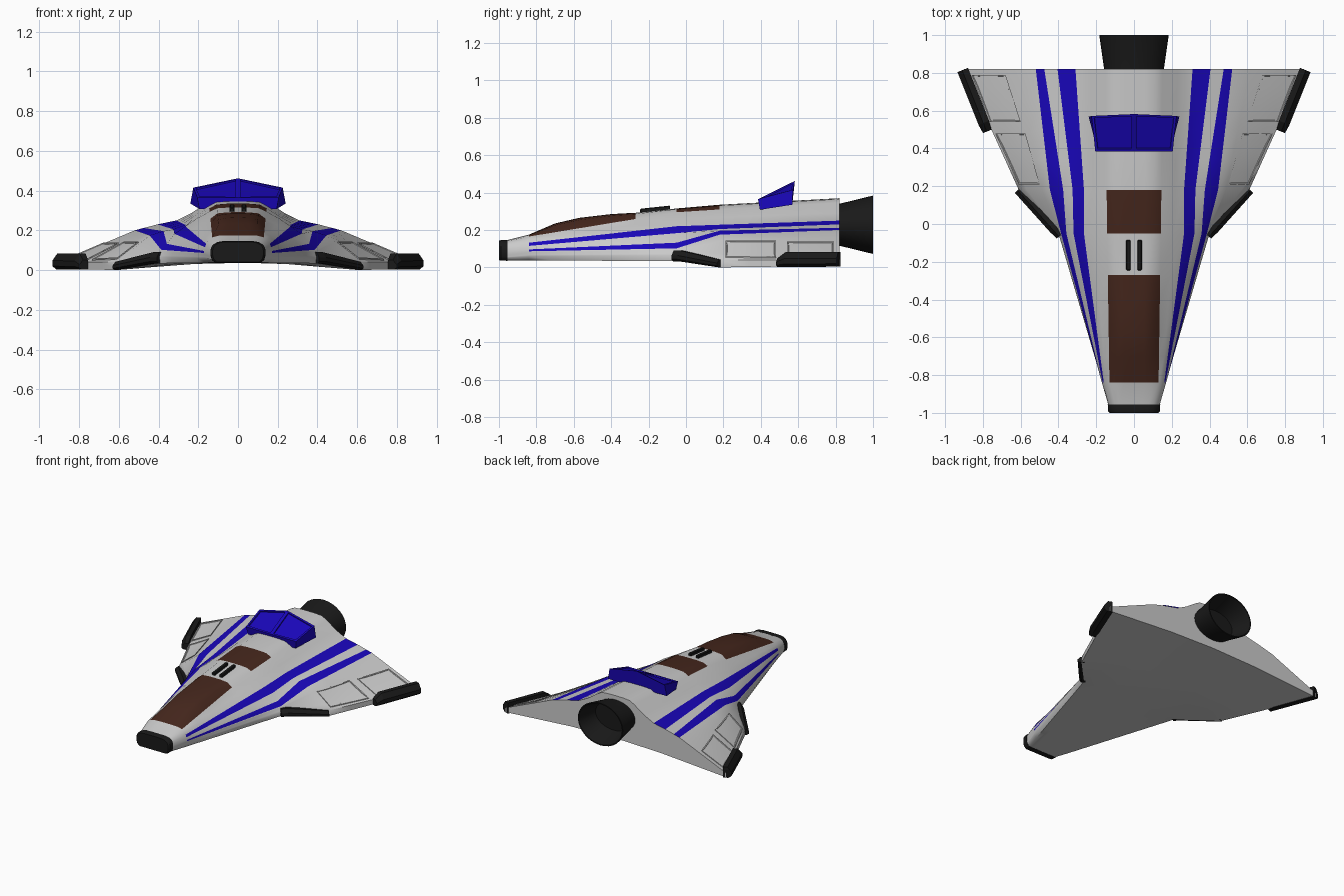
import bpy, bmesh, math
from mathutils import Vector

if "Cube" in bpy.data.objects:
    bpy.data.objects.remove(bpy.data.objects["Cube"])


def material(name, rgb):
    m = bpy.data.materials.new(name)
    m.diffuse_color = (*rgb, 1)
    m.use_nodes = True
    m.node_tree.nodes["Principled BSDF"].inputs["Base Color"].default_value = m.diffuse_color
    return m


GREY = material("hull_grey", (0.6, 0.6, 0.6))
BLUE = material("blue", (0.01, 0.002, 0.5))
BROWN = material("brown_glass", (0.06, 0.02, 0.012))
BLACK = material("black", (0.01, 0.01, 0.01))


def finish(name, bm, mats=(), angle=None):
    bmesh.ops.recalc_face_normals(bm, faces=bm.faces)
    me = bpy.data.meshes.new(name)
    bm.to_mesh(me)
    bm.free()
    ob = bpy.data.objects.new(name, me)
    bpy.context.collection.objects.link(ob)
    for m in mats:
        me.materials.append(m)
    if angle:
        bpy.ops.object.select_all(action='DESELECT')
        ob.select_set(True)
        bpy.context.view_layer.objects.active = ob
        bpy.ops.object.shade_smooth_by_angle(angle=math.radians(angle))
    return ob


def loft(rings, paint=None):
    """Skin closed rings of points; paint(row, column) gives a material slot."""
    bm = bmesh.new()
    vs = [[bm.verts.new(p) for p in r] for r in rings]
    n = len(vs[0])
    for i in range(len(vs) - 1):
        for j in range(n):
            k = (j + 1) % n
            f = bm.faces.new((vs[i][j], vs[i][k], vs[i + 1][k], vs[i + 1][j]))
            if paint:
                f.material_index = paint(i, min(j, n - 1 - j))
    bm.faces.new(vs[0])
    bm.faces.new(vs[-1])
    return bm


def lerp_table(table, y):
    for (a, va), (b, vb) in zip(table, table[1:]):
        if y <= b:
            t = (y - a) / (b - a)
            return [p + (q - p) * t for p, q in zip(va, vb)]
    return list(table[-1][1])


# Half sections as x, z pairs: roof edge, shoulder, stripe edges (4), rim top, rim bottom
SIDE = [
    (-0.96, (.10, .14, .123, .127, .132, .11, .135, .098, .135, .08, .133, .068, .128, .052, .11, .037)),
    (-0.84, (.13, .165, .15, .15, .16, .132, .166, .115, .17, .096, .17, .086, .168, .06, .15, .037)),
    (-0.05, (.142, .295, .21, .258, .265, .22, .32, .183, .358, .132, .386, .102, .40, .065, .395, .034)),
    (0.18, (.145, .31, .215, .268, .265, .228, .325, .205, .375, .196, .445, .175, .61, .04, .61, 0)),
    (0.82, (.15, .345, .23, .29, .31, .25, .405, .23, .475, .212, .52, .20, .90, .04, .90, .008)),
]
ROOF = [(-.96, [.145]), (-.84, [.175]), (-.70, [.235]), (-.57, [.265]), (-.40, [.285]),
        (-.27, [.292]), (-.05, [.315]), (.18, [.335]), (.82, [.37])]
BELLY = [(-.96, [.037]), (-.05, [.036]), (.18, [.038]), (.82, [.055])]
STATIONS = [-.96, -.84, -.70, -.57, -.40, -.27, -.05, .18, .34, .5, .66, .82]


def section(y):
    v = lerp_table(SIDE, y)
    side = list(zip(v[::2], v[1::2]))
    top, belly = lerp_table(ROOF, y)[0], lerp_table(BELLY, y)[0]
    (ex, ez), (ix, iz), (rx, rz), (bx, bz) = side[0], side[5], side[6], side[7]
    roof = [(ex * fx, top - (top - ez) * d) for fx, d in ((.4, .04), (.75, .2))]
    wing = [(ix + (rx - ix) * t, iz + (rz - iz) * t) for t in (.25, .5, .75)]
    under = [(bx * t, bz + (belly - bz) * d) for t, d in ((.7, .4), (.4, .8))]
    half = roof + side[:6] + wing + side[6:] + under
    ring = [(0, top)] + half + [(0, belly)] + [(-x, z) for x, z in reversed(half)]
    return [(x, y, z) for x, z in ring]


def hull_paint(i, col):
    y = (STATIONS[i] + STATIONS[i + 1]) / 2
    if col < 3 and (-.84 < y < -.27 or -.05 < y < .18):
        return 2
    return 1 if col in (5, 7) and y > -.84 else 0


# Hull with painted stripes and windows
finish("hull", loft([section(y) for y in STATIONS], hull_paint), [GREY, BLUE, BROWN], 50)

# Nose cap
base = section(-.96)


def nose_ring(y, s):
    return [(x * s, y, .09 + (z - .09) * s) for x, _, z in base]


finish("nose_cap", loft([nose_ring(-.955, 1.03), nose_ring(-.99, 1.02), nose_ring(-1, .95)]), [BLACK], 35)


# Engine nozzle, hollow at the back
def oval(y, rx, rz, n=32):
    return [(rx * math.cos(2 * math.pi * k / n), y, .228 + rz * math.sin(2 * math.pi * k / n)) for k in range(n)]


finish("engine_nozzle", loft([oval(.79, .155, .108), oval(.82, .158, .112), oval(1, .184, .156),
                              oval(1, .176, .148), oval(.85, .145, .1)]), [BLACK], 35)

# Tail spoiler with two recessed panels on its slope
bm = bmesh.new()
P = {}
for s in (-1, 0, 1):
    P[s] = [bm.verts.new(p) for p in (
        (s * .195, .395, .308), (s * .205, .385, .365),
        (s * .225, .572 if s else .582, .415 if s else .462), (s * .24, .568, .335))]
slopes = []
for a, b in ((-1, 0), (0, 1)):
    for k in range(4):
        m = (k + 1) % 4
        f = bm.faces.new((P[a][k], P[b][k], P[b][m], P[a][m]))
        if k == 1:
            slopes.append(f)
for s in (-1, 1):
    bm.faces.new(P[s])
bmesh.ops.recalc_face_normals(bm, faces=bm.faces)
bmesh.ops.inset_individual(bm, faces=slopes, thickness=.018)
bmesh.ops.inset_individual(bm, faces=slopes, thickness=.002, depth=-.008)
finish("tail_spoiler", bm, [BLUE])


# Wing surface height, used to lay the panels on the wing
def wing_z(x, y):
    v = lerp_table(SIDE, y)
    t = (x - v[10]) / (v[12] - v[10])
    return v[11] + (v[13] - v[11]) * t + .003


def wing_panel(name, s, y0, y1, x0, x1):
    """Raised plate; x0 and x1 are inner and outer x at y0 and y1."""
    bm = bmesh.new()
    n = 5
    g = []
    for i in range(n):
        t = i / (n - 1)
        y = y0 + (y1 - y0) * t
        xa, xb = x0[0] + (x1[0] - x0[0]) * t, x0[1] + (x1[1] - x0[1]) * t
        xs = [xa + (xb - xa) * k / (n - 1) for k in range(n)]
        g.append([bm.verts.new((s * x, y, wing_z(x, y))) for x in xs])
    faces = [bm.faces.new((g[i][k], g[i][k + 1], g[i + 1][k + 1], g[i + 1][k]))
             for i in range(n - 1) for k in range(n - 1)]
    bmesh.ops.recalc_face_normals(bm, faces=faces)
    if faces[0].normal.z < 0:
        bmesh.ops.reverse_faces(bm, faces=faces)
    up = bmesh.ops.extrude_face_region(bm, geom=faces)["geom"]
    bmesh.ops.translate(bm, verts=[v for v in up if isinstance(v, bmesh.types.BMVert)], vec=(0, 0, .006))
    bmesh.ops.delete(bm, geom=[f for f in faces if f.is_valid], context='FACES')
    top = [f for f in up if isinstance(f, bmesh.types.BMFace)]
    bmesh.ops.inset_region(bm, faces=top, thickness=.008)
    bmesh.ops.inset_region(bm, faces=top, thickness=.002, depth=-.004)
    finish(name, bm, [GREY], 25)


# Black edge guards: bar with a chamfered outer side
def edge_guard(name, s, a, b, za, zb, w):
    a, b = Vector(a), Vector(b)
    d = (b - a).normalized()
    out = Vector((d.y, -d.x))

    def ring(p, lo, hi, grow=1):
        h = hi - lo
        pts = ((-w, lo), (-w, hi), (.1 * w, hi), (w, lo + .55 * h), (w, lo + .2 * h), (.3 * w, lo))
        return [(s * (p.x + out.x * o * grow), p.y + out.y * o * grow, z) for o, z in pts]

    mid = a.lerp(b, .14)
    finish(name, loft([ring(a, *za, .8), ring(mid, za[0], max(za[1], zb[1])),
                       ring(b, *zb)]), [BLACK])


for s, side in ((1, "right"), (-1, "left")):
    wing_panel(f"rear_wing_panel_{side}", s, .54, .79, (.60, .765), (.68, .86))
    wing_panel(f"front_wing_panel_{side}", s, .21, .48, (.50, .61), (.575, .735))
    edge_guard(f"front_edge_guard_{side}", s, (.395, -.065), (.615, .18), (.032, .09), (0, .042), .022)
    edge_guard(f"wing_tip_guard_{side}", s, (.777, .49), (.907, .815), (.002, .05), (.004, .083), .03)

    # Roof vents
    bm = bmesh.new()
    bmesh.ops.create_cube(bm, size=1)
    for v in bm.verts:
        y = -.165 + v.co.y * .16
        v.co = (s * .03 + v.co.x * .024, y, lerp_table(ROOF, y)[0] + .004 + v.co.z * .03)
    bmesh.ops.bevel(bm, geom=bm.edges[:], offset=.004, segments=1, affect='EDGES')
    finish(f"roof_vent_{side}", bm, [BLACK], 35)
